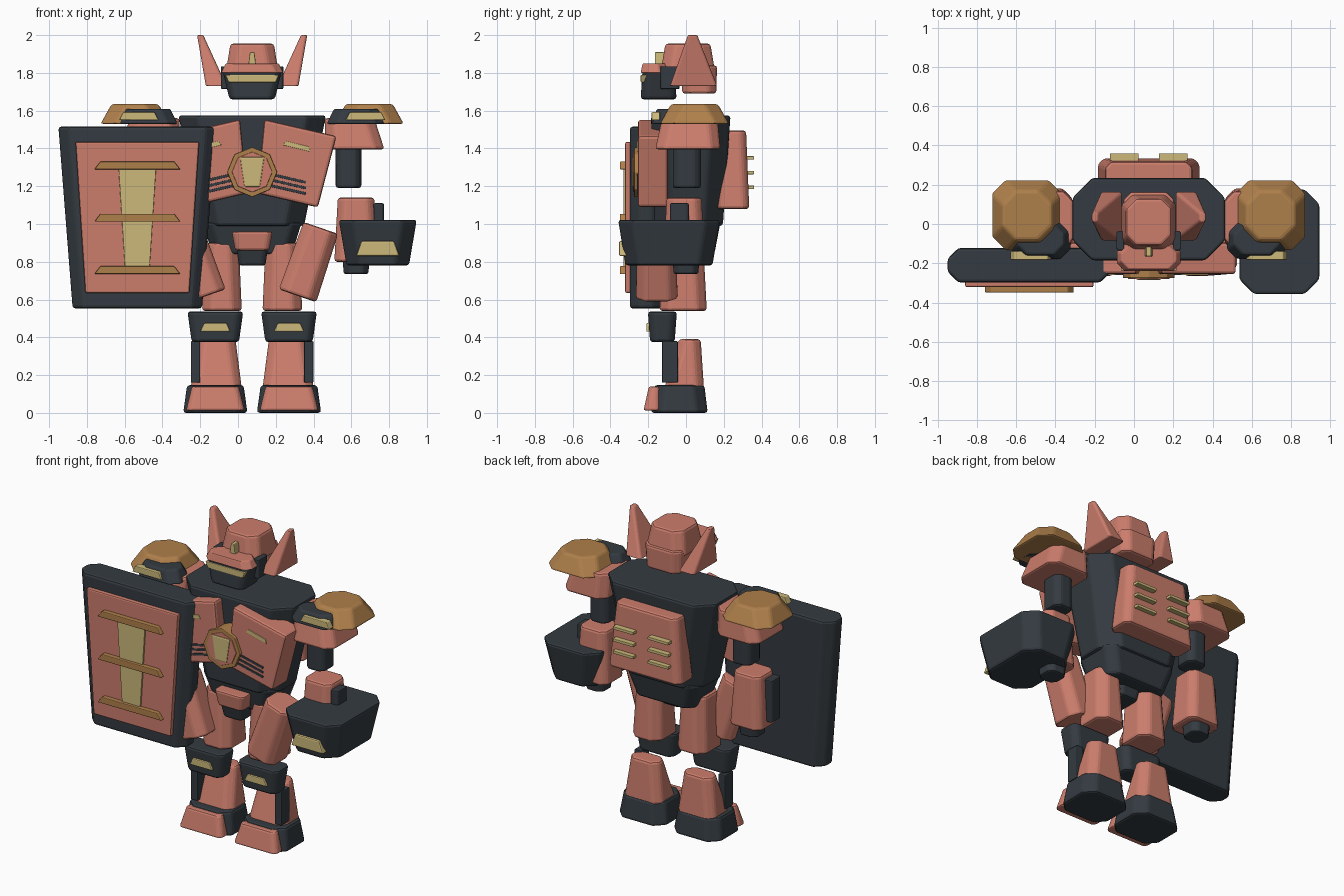
import bpy, bmesh, math
from mathutils import Matrix, Vector

cube = bpy.data.objects.get("Cube")
if cube:
    bpy.data.objects.remove(cube)

AXIS = 0.075  # x of the body's symmetry plane


def material(name, red, green, blue):
    mat = bpy.data.materials.new(name)
    mat.use_nodes = True
    colour = (red, green, blue, 1)
    mat.diffuse_color = colour
    mat.node_tree.nodes["Principled BSDF"].inputs["Base Color"].default_value = colour
    return mat


SALMON = material("salmon", .6, .205, .15)
SLATE = material("slate", .034, .043, .052)
BRONZE = material("bronze", .43, .215, .07)
GOLD = material("pale gold", .6, .48, .195)


def finish(part, mat, bevel):
    """Colour a part and soften its edges."""
    part.data.materials.append(mat)
    modifier = part.modifiers.new("soft_edges", 'BEVEL')
    modifier.width = bevel
    modifier.segments = 2


def outline(width, depth, cut):
    """Rectangle around the origin, with its corners cut off if asked."""
    points = []
    for sx, sy in ((-1, -1), (1, -1), (1, 1), (-1, 1)):
        corner = Vector((sx * width / 2, sy * depth / 2, 0))
        if cut:
            ends = [corner - Vector((sx * cut, 0, 0)), corner - Vector((0, sy * cut, 0))]
            points += ends if sx == sy else reversed(ends)
        else:
            points.append(corner)
    # start every corner on the side the previous corner ended
    return sorted(points, key=lambda p: math.atan2(p.y, p.x))


def block(name, mat, at, size, top=1, lean=(0, 0), cut=0, tilt=0, side=1):
    """Tapered block standing on its base centre; top scales its upper face."""
    width, depth, height = size
    scale_x, scale_y = top if isinstance(top, tuple) else (top, top)
    turn = Matrix.Rotation(math.radians(tilt), 3, 'Y')
    lower = outline(width, depth, cut)
    upper = [p + Vector((*lean, height)) for p in outline(width * scale_x, depth * scale_y, cut)]
    bm = bmesh.new()
    loops = []
    for ring in (lower, upper):
        placed = [turn @ p + Vector(at) for p in ring]
        loops.append([bm.verts.new((AXIS + side * p.x, p.y, p.z)) for p in placed])
    count = len(lower)
    for i in range(count):
        j = (i + 1) % count
        bm.faces.new((loops[0][i], loops[0][j], loops[1][j], loops[1][i]))
    for loop in loops:
        bm.faces.new(loop)
    bmesh.ops.recalc_face_normals(bm, faces=bm.faces)
    mesh = bpy.data.meshes.new(name)
    bm.to_mesh(mesh)
    bm.free()
    part = bpy.data.objects.new(name, mesh)
    bpy.context.collection.objects.link(part)
    finish(part, mat, min(.015, min(size) / 8))


def pair(name, mat, **shape):
    """The same block on the model's left and right."""
    block("left_" + name, mat, side=1, **shape)
    block("right_" + name, mat, side=-1, **shape)


def octagon(name, mat, radius, front):
    """Eight-sided disc facing forward on the chest."""
    back = -.17
    bpy.ops.mesh.primitive_cylinder_add(vertices=8, radius=radius, depth=back - front,
                                        location=(AXIS, (front + back) / 2, 1.275),
                                        rotation=(math.pi / 2, 0, 0))
    part = bpy.context.object
    part.name = name
    finish(part, mat, .004)


# Head
block("helmet_back", SALMON, at=(0, .07, 1.69), size=(.25, .18, .15), top=1.05, cut=.04)
block("helmet_dome", SALMON, at=(0, .01, 1.8), size=(.28, .29, .155), top=.82, cut=.05)
block("face", SLATE, at=(0, -.145, 1.66), size=(.24, .19, .15), top=(1.3, .9), cut=.03)
block("brim", SALMON, at=(0, -.17, 1.8), size=(.33, .14, .05), top=.85, cut=.04)
block("visor", GOLD, at=(0, -.21, 1.75), size=(.25, .06, .04), top=(1.14, 1))
block("crest", GOLD, at=(0, -.14, 1.845), size=(.04, .05, .065), top=(.6, 1))
pair("head_fin", SALMON, at=(.19, .04, 1.73), size=(.11, .25, .27), top=(.3, .2),
     lean=(.085, -.005), cut=.01)
pair("ear_plate", SLATE, at=(.145, -.085, 1.715), size=(.04, .1, .12), cut=.01)

# Torso and pelvis
block("torso", SLATE, at=(0, .015, .99), size=(.55, .36, .585), top=(1.42, 1.17),
      lean=(0, .01), cut=.1)
block("pelvis", SLATE, at=(0, .02, .84), size=(.42, .26, .17), top=1.25, cut=.05)
block("belt_plate", SALMON, at=(0, -.14, .86), size=(.18, .12, .1), top=1.2, cut=.02)
block("crotch", SLATE, at=(0, -.06, .78), size=(.14, .22, .1), top=1.2, cut=.02)
block("backpack", SALMON, at=(0, .25, 1.08), size=(.52, .17, .415), top=(.85, .8), cut=.03)

# Chest plates, slits and stripes, and the vents behind
pair("chest_plate", SALMON, at=(.187, -.175, 1.125), size=(.33, .16, .39), top=(1.19, 1),
     lean=(-.02, 0), tilt=13)
pair("chest_slit", GOLD, at=(.235, -.25, 1.4), size=(.15, .02, .025), top=(.85, 1), tilt=14)
for row in range(3):
    pair("chest_stripe", SLATE, at=(.19, -.25, 1.235 - row * .03), size=(.19, .02, .014), tilt=13)
    pair("back_vent", GOLD, at=(.125, .33, 1.185 + row * .078), size=(.145, .06, .018))

# Chest medallion
octagon("medallion_rim", BRONZE, radius=.132, front=-.275)
octagon("medallion_face", SALMON, radius=.107, front=-.28)
block("medallion_gem", GOLD, at=(0, -.25, 1.195), size=(.085, .07, .16), top=(1.55, 1))

# Shoulders
pair("shoulder", SALMON, at=(.545, .01, 1.395), size=(.31, .345, .165), top=.85,
     lean=(-.03, .01), cut=.05)
pair("shoulder_cap", BRONZE, at=(.62, .045, 1.53), size=(.365, .365, .105), top=.68, cut=.07)
pair("shoulder_bracket", SLATE, at=(.55, -.08, 1.53), size=(.31, .2, .08), top=.75, cut=.05)
pair("shoulder_badge", GOLD, at=(.6, -.16, 1.55), size=(.21, .045, .042), top=(.8, 1))

# Arms
pair("upper_arm", SLATE, at=(.51, .005, 1.19), size=(.135, .15, .26), cut=.03)
pair("forearm", SALMON, at=(.55, -.01, .8), size=(.23, .22, .34), top=.84, cut=.035)
pair("forearm_panel", SLATE, at=(.67, -.035, .84), size=(.055, .1, .27), cut=.01)
pair("fist", SLATE, at=(.55, 0, .735), size=(.13, .13, .08), top=1.1, cut=.03)

# Legs
pair("hip_skirt", SALMON, at=(.24, -.155, .62), size=(.21, .22, .38), top=.92, cut=.045, tilt=19)
pair("thigh", SALMON, at=(.16, -.015, .54), size=(.21, .25, .36), top=.85, cut=.05)
pair("knee", SLATE, at=(.195, -.125, .375), size=(.25, .13, .162), top=1.18, cut=.03)
pair("knee_badge", GOLD, at=(.195, -.18, .43), size=(.16, .06, .045), top=(.75, 1))
pair("shin", SALMON, at=(.19, -.01, .13), size=(.27, .21, .26), top=(.75, .55),
     lean=(0, .03), cut=.04)
pair("shin_guard", SLATE, at=(.3, -.085, .16), size=(.05, .085, .22))
pair("foot", SLATE, at=(.195, -.035, 0), size=(.34, .3, .147), top=.88, cut=.06)
pair("toe_plate", SALMON, at=(.195, -.18, .012), size=(.31, .09, .128), top=(.8, .7),
     lean=(0, .015), cut=.02)

# Boxy weapon around the left forearm
block("forearm_weapon", SLATE, at=(.665, -.09, .78), size=(.33, .46, .242), top=(1.25, 1.17),
      cut=.075)
block("weapon_badge", GOLD, at=(.665, -.32, .83), size=(.23, .07, .08), top=(.75, 1))

# Shield on the right arm
SHIELD = -.608
block("shield", SLATE, at=(SHIELD, -.21, .553), size=(.685, .175, .962), top=(1.22, 1), cut=.055)
block("shield_panel", SALMON, at=(SHIELD, -.287, .635), size=(.55, .07, .8), top=(1.19, 1))
block("shield_stripe", GOLD, at=(SHIELD, -.317, .76), size=(.13, .03, .555), top=(1.55, 1))
for row in range(3):
    block("shield_bar", BRONZE, at=(SHIELD, -.33, .735 + row * .277), size=(.455, .04, .042),
          top=(.86, 1))
